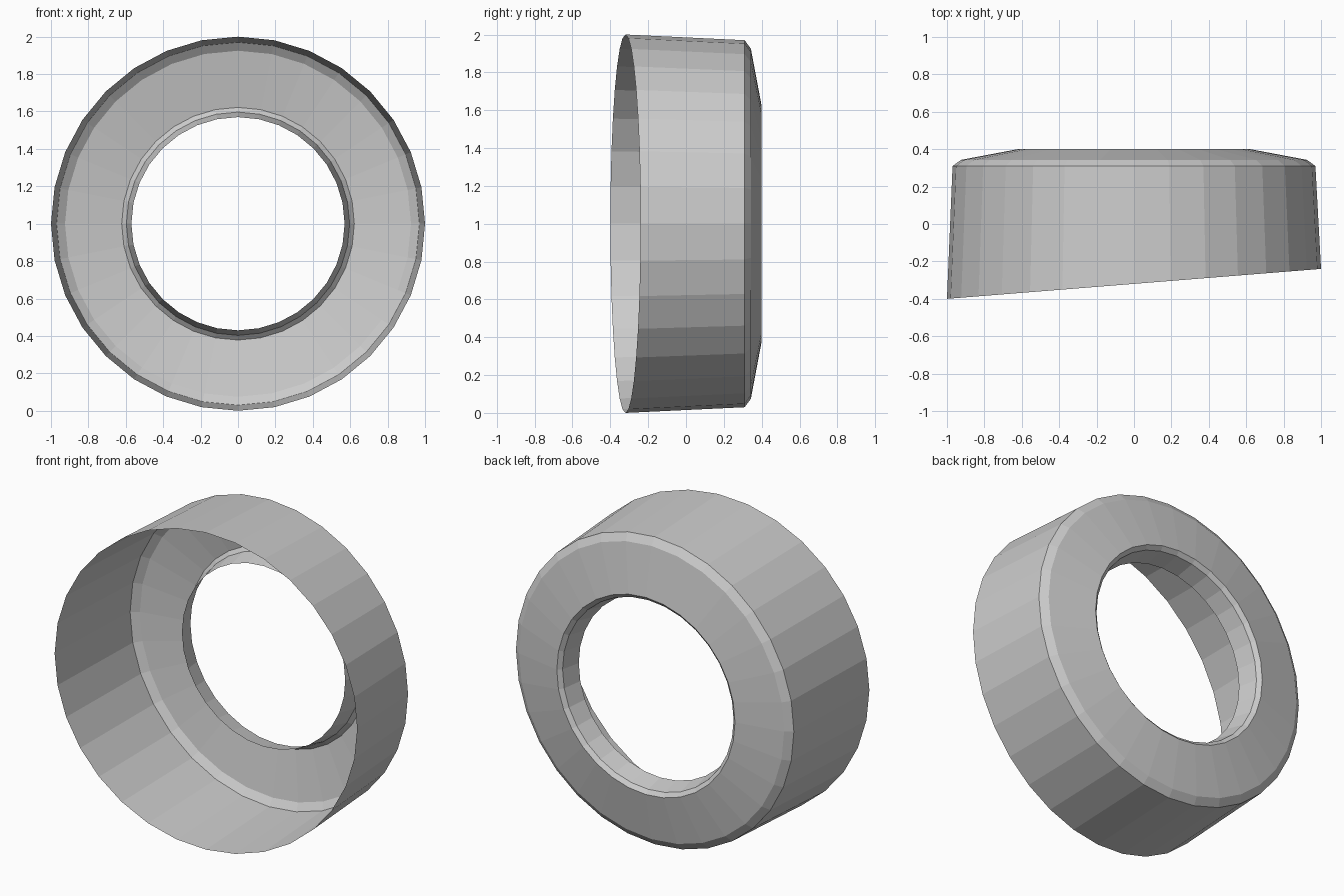
import bpy, bmesh, math

if "Cube" in bpy.data.objects:
    bpy.data.objects.remove(bpy.data.objects["Cube"])

SIDES = 32
# (radius, y) from the open front rim, round the back shoulder, into the hole lip
PROFILE = [(1.0, -0.32), (0.97, 0.31), (0.925, 0.343), (0.622, 0.40),
           (0.597, 0.378), (0.57, 0.255)]
RIM_SLOPE = 0.08  # the front rim is cut at a slant across x

bm = bmesh.new()
rings = []
for i, (r, y) in enumerate(PROFILE):
    ring = []
    for k in range(SIDES):
        a = 2 * math.pi * k / SIDES
        x = r * math.cos(a)
        slant = RIM_SLOPE * x if i == 0 else 0
        ring.append(bm.verts.new((x, y + slant, 1 + r * math.sin(a))))
    rings.append(ring)

# Bridge neighbouring rings into an open shell
for a, b in zip(rings, rings[1:]):
    for k in range(SIDES):
        n = (k + 1) % SIDES
        bm.faces.new((a[k], b[k], b[n], a[n]))

mesh = bpy.data.meshes.new("ring_housing")
bm.to_mesh(mesh)
bm.free()

# Outward normals: the first wall face must point away from the axis
if mesh.polygons[0].normal.x < 0:
    mesh.flip_normals()

housing = bpy.data.objects.new("ring_housing", mesh)
bpy.context.collection.objects.link(housing)
